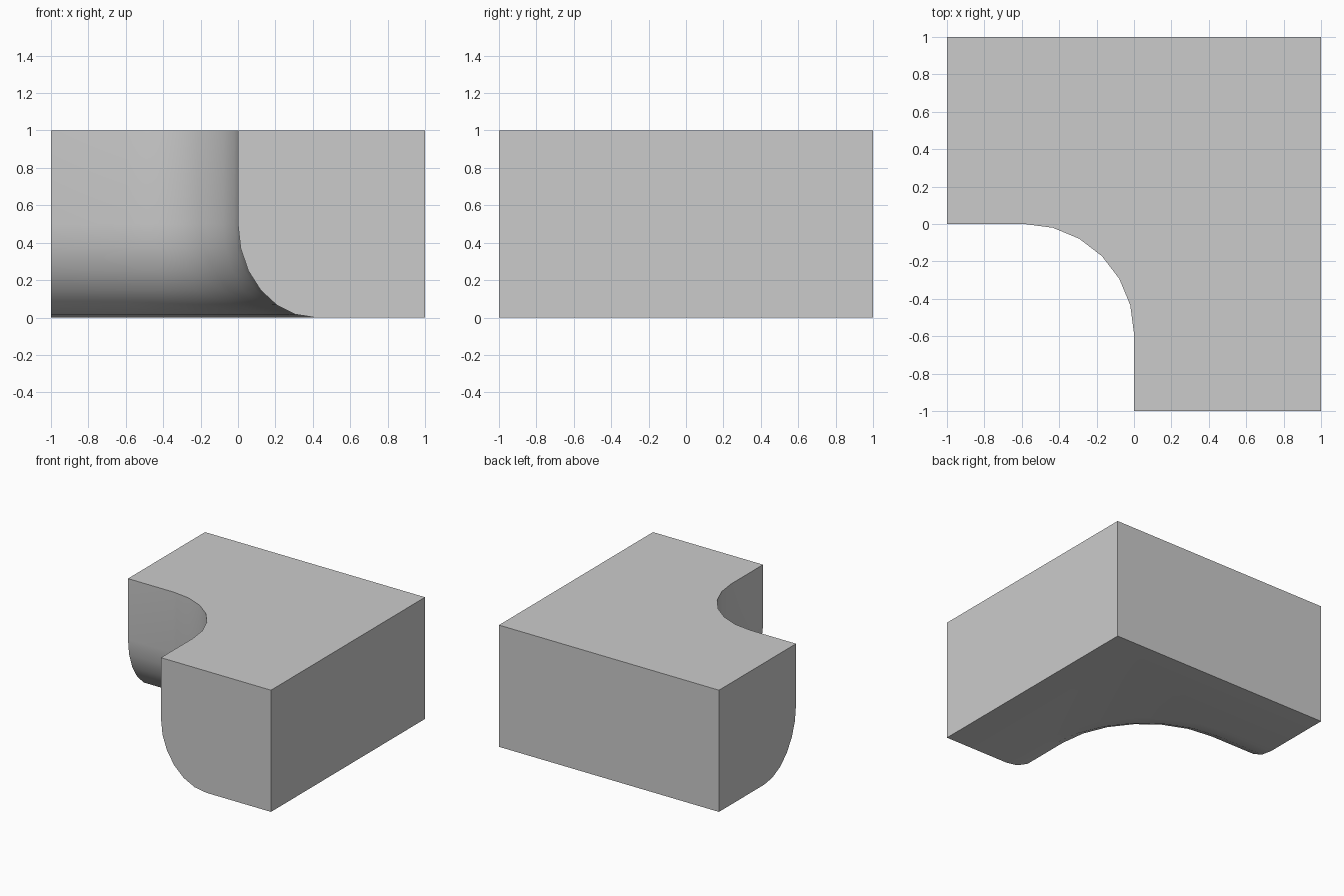
import bpy, bmesh
from math import sin, cos, pi

if "Cube" in bpy.data.objects:
    bpy.data.objects.remove(bpy.data.objects["Cube"])

R = 0.586             # inner corner fillet radius
INSET, RISE = 0.414, 0.5   # rounded underside: depth and height
N = 6                 # segments per quarter turn
angles = [i * pi / 2 / N for i in range(N + 1)]

# Inner path: (point, direction into the block)
path = [((-1, 0), (0, 1))]
path += [((-R + R * sin(a), -R + R * cos(a)), (sin(a), cos(a))) for a in angles]
path += [((0, -1), (1, 0))]

# Wall profile: (inset, height) from top to bottom
profile = [(0, 1)] + [(INSET * (1 - cos(a)), RISE * (1 - sin(a))) for a in angles]

bm = bmesh.new()
cols = [[bm.verts.new((p[0] + n[0] * d, p[1] + n[1] * d, z)) for d, z in profile]
        for p, n in path]
outer = [(1, -1), (1, 1), (-1, 1)]
top = [bm.verts.new((x, y, 1)) for x, y in outer]
bot = [bm.verts.new((x, y, 0)) for x, y in outer]

# Swept inner wall
for a, b in zip(cols, cols[1:]):
    for i in range(len(profile) - 1):
        bm.faces.new((a[i], a[i + 1], b[i + 1], b[i]))

# Top, bottom, arm ends and outer walls
bm.faces.new([c[0] for c in cols] + top)
bm.faces.new([c[-1] for c in cols] + bot)
bm.faces.new(cols[0] + [bot[2], top[2]])
bm.faces.new(cols[-1] + [bot[0], top[0]])
for i in range(2):
    bm.faces.new((top[i], top[i + 1], bot[i + 1], bot[i]))
bmesh.ops.recalc_face_normals(bm, faces=bm.faces[:])

mesh = bpy.data.meshes.new("corner_block")
bm.to_mesh(mesh)
bm.free()
obj = bpy.data.objects.new("corner_block", mesh)
bpy.context.collection.objects.link(obj)
bpy.context.view_layer.objects.active = obj
obj.select_set(True)
bpy.ops.object.shade_smooth_by_angle(angle=pi / 6)
